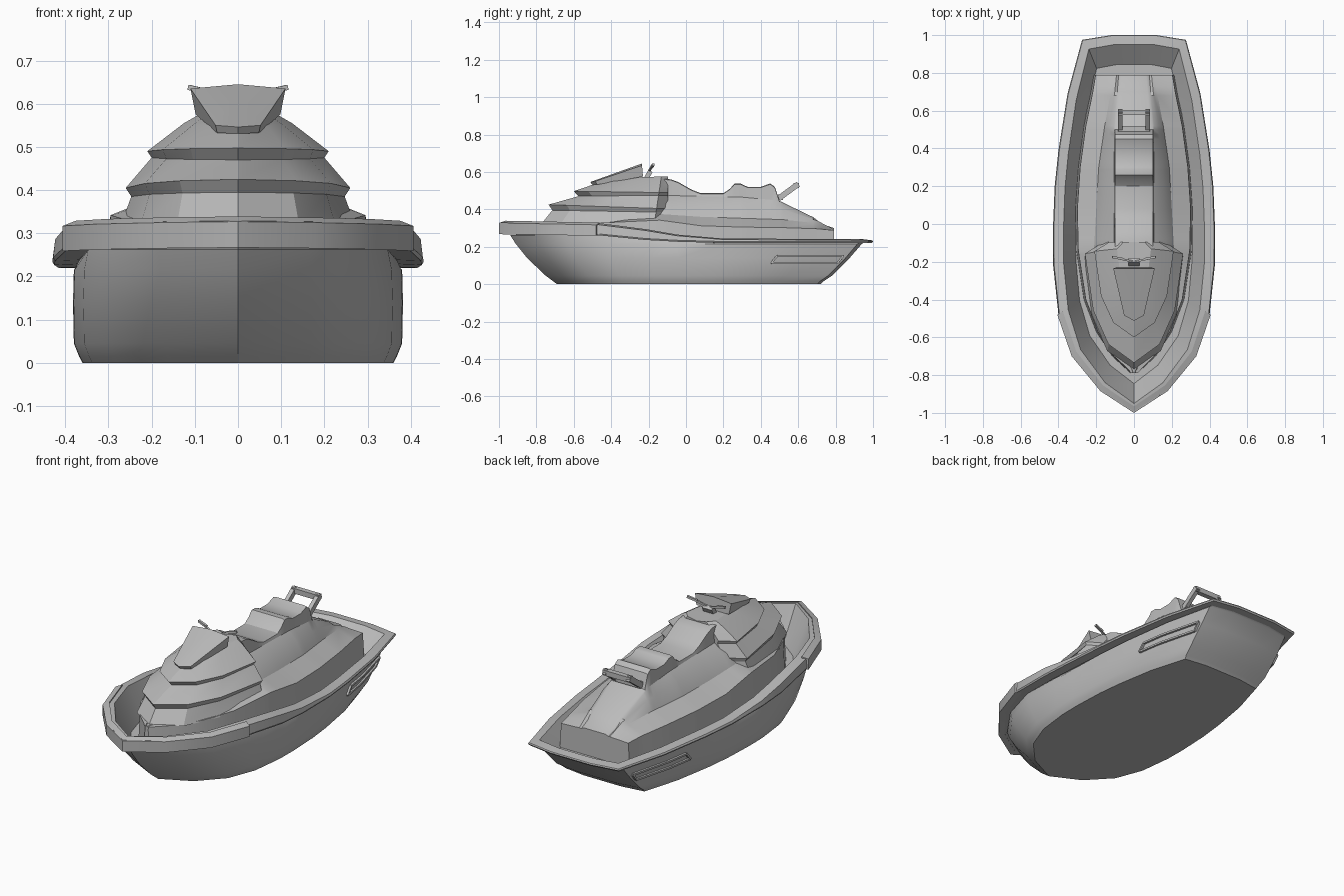
import bpy, bmesh, math
from mathutils import Vector

cube = bpy.data.objects.get("Cube")
if cube:
    bpy.data.objects.remove(cube, do_unlink=True)

grey = bpy.data.materials.new("plain grey")
grey.use_nodes = True
grey.diffuse_color = (0.5, 0.5, 0.5, 1)
grey.node_tree.nodes["Principled BSDF"].inputs["Base Color"].default_value = (0.5, 0.5, 0.5, 1)


def finish(name, bm, angle=30):
    bmesh.ops.remove_doubles(bm, verts=bm.verts, dist=0.0002)
    bmesh.ops.recalc_face_normals(bm, faces=bm.faces)
    mesh = bpy.data.meshes.new(name)
    bm.to_mesh(mesh)
    bm.free()
    mesh.materials.append(grey)
    ob = bpy.data.objects.new(name, mesh)
    bpy.context.collection.objects.link(ob)
    bpy.ops.object.select_all(action='DESELECT')
    bpy.context.view_layer.objects.active = ob
    ob.select_set(True)
    bpy.ops.object.shade_smooth_by_angle(angle=math.radians(angle))
    return ob


def mirrored(half):
    """Close a half outline whose ends lie on the centre plane."""
    return half + [(-x, y, z) for x, y, z in reversed(half[1:-1])]


def loft(name, rings, start_cap=True, end_cap=True, angle=30):
    bm = bmesh.new()
    loops = [[bm.verts.new(p) for p in ring] for ring in rings]
    for a, b in zip(loops, loops[1:]):
        for i in range(len(a)):
            j = (i + 1) % len(a)
            bm.faces.new((a[i], a[j], b[j], b[i]))
    if start_cap:
        bm.faces.new(loops[0])
    if end_cap:
        bm.faces.new(loops[-1])
    return finish(name, bm, angle)


def lerp_table(table, y):
    """Interpolate rows of (y, values...) at y."""
    for a, b in zip(table, table[1:]):
        if y <= b[0]:
            t = max(0, (y - a[0]) / (b[0] - a[0]))
            return [p + (q - p) * t for p, q in zip(a[1:], b[1:])]
    return list(table[-1][1:])


def bar(name, a, b, width, depth):
    """Rectangular bar from a to b."""
    a, b = Vector(a), Vector(b)
    d = (b - a).normalized()
    side = d.cross(Vector((0, 0, 1)))
    side = (side if side.length > 0.01 else Vector((1, 0, 0))).normalized() * width / 2
    up = side.cross(d).normalized() * depth / 2
    offs = (side + up, side - up, -side - up, up - side)
    return loft(name, [[p + o for o in offs] for p in (a, b)])


# Plan outline of the gunwale, bow to stern
plan = [(0, -1), (.175, -.885), (.325, -.7), (.4, -.48), (.428, -.22), (.43, -.05), (.42, .2),
        (.4, .39), (.352, .69), (.275, .975), (.12, 1), (0, 1)]
rim_z = [(-1, .335, .27), (-.48, .325, .262), (-.25, .298, .238), (.07, .245, .22), (1, .24, .22)]
FULLNESS = .9

# Hull lofted upward from the flat bottom, open at the top
levels = [(0, .36, -.69, .72), (.015, .368, -.71, .735), (.045, .38, -.75, .78),
          (.14, .382, -.85, .875), (.215, .38, -.91, .94), (.262, .37, -.94, .95)]
hull = []
for z, w, bow, stern in levels:
    half = []
    for x, y in plan:
        top = lerp_table(rim_z, y)[1]
        half.append((w * (x / .43) ** FULLNESS, y * (-bow if y < 0 else stern), min(z, top)))
    hull.append(mirrored(half))
loft("hull", hull, end_cap=False)


# Gunwale and the sunken well inside it
def rim_ring(sx, sy, pick):
    return mirrored([(x * sx, y * sy, pick(*lerp_table(rim_z, y))) for x, y in plan])


loft("gunwale", [
    rim_ring(.86, .93, lambda t, b: b + .002),
    rim_ring(.99, .995, lambda t, b: b),
    rim_ring(1, 1, lambda t, b: b + .008),
    rim_ring(.988, .997, lambda t, b: t - .006),
    rim_ring(.87, .95, lambda t, b: t),
    rim_ring(.72, .845, lambda t, b: .155),
], start_cap=False)

# Raised bumper around the bow
bow = [(x, y) for x, y in plan if y < -.4]
bow = [(-x, y) for x, y in reversed(bow[1:])] + bow
strip = []
for x, y in bow:
    top, low = lerp_table(rim_z, y)
    strip.append([(x * 1.015, y, low - .003), (x * 1.015, y, top - .008),
                  (x * .94, y * .965, top + .004), (x * .94, y * .965, low)])
loft("bow_bumper", strip)

# Stepped deck and seat: y, base width, base z, tier width, tier low z, tier high z
deck = [(-.79, .008, .325, .006, .326, .327), (-.7, .105, .325, .05, .327, .33),
        (-.57, .19, .327, .09, .33, .335), (-.4, .255, .33, .14, .335, .35),
        (-.14, .295, .342, .2, .375, .43), (.08, .3, .312, .188, .36, .425),
        (.3, .285, .305, .175, .352, .42), (.52, .255, .302, .143, .345, .4),
        (.7, .218, .296, .11, .325, .34), (.79, .203, .288, .1, .292, .294)]
seat = [(-.79, .328), (-.57, .338), (-.4, .4), (-.16, .568), (-.08, .56), (-.04, .545), (.03, .505),
        (.08, .486), (.2, .486), (.235, .51), (.26, .538), (.29, .538), (.33, .52), (.4, .52),
        (.45, .538), (.475, .52), (.5, .445), (.68, .358), (.73, .32), (.79, .3)]
sections = []
for y in sorted({row[0] for row in deck + seat}):
    w, z1, u, z2, z3 = lerp_table(deck, y)
    top = lerp_table(seat, y)[0]
    s = min(.1, u * .75)
    half = [(0, .12), (w + .012, .12), (w, z1), (u + .012, z2), (u - (u - s) * .3, z3),
            (s + .006, min(z3 + .045, top - .008)), (s, top - .004), (s * .85, top), (0, top)]
    sections.append(mirrored([(x, y, z) for x, z in half]))
loft("deck_and_seat", sections, angle=25)

# Layered hood: nose y, nose z, side width, side z
tiers = [(-.775, .32, .272, .318), (-.715, .395, .247, .385), (-.735, .425, .26, .405),
         (-.575, .47, .2, .475), (-.6, .497, .21, .49), (-.45, .548, .125, .555),
         (-.36, .57, .09, .575)]
hood = []
for nose, nz, w, sz in tiers:
    side_y = -.17 + (sz - .32) * .15
    half = []
    for fx, t in ((0, 0), (.52, .17), (.83, .48), (1, 1)):
        half.append((fx * w, nose + t * (side_y - nose), nz + t * (sz - nz)))
    half += [(w * .62, -.095, sz), (0, -.095, sz - .01)]
    hood.append(mirrored(half))
loft("hood", hood, angle=20)


# Windscreen: a wedge widening and rising toward the rear
def screen_outline(rows):
    return [(-x, y, z) for x, y, z in rows] + [(x, y, z) for x, y, z in reversed(rows[:-1])]


bm = bmesh.new()
top_rim = [bm.verts.new(p) for p in screen_outline(
    [(.11, -.235, .635), (.052, -.485, .55), (0, -.512, .546)])]
low_rim = [bm.verts.new(p) for p in screen_outline(
    [(.098, -.23, .575), (.048, -.475, .532), (0, -.5, .531)])]
ridge = bm.verts.new((0, -.235, .645))
for a in range(4):
    bm.faces.new((low_rim[a], low_rim[a + 1], top_rim[a + 1], top_rim[a]))
    bm.faces.new((top_rim[a], top_rim[a + 1], ridge))
bm.faces.new((low_rim[0], top_rim[0], ridge, top_rim[-1], low_rim[-1]))
bm.faces.new(low_rim)
finish("windscreen", bm, 15)

# Handlebar
bar("steering_stem", (0, -.215, .56), (0, -.19, .605), .06, .025)
for side, label in ((1, "left"), (-1, "right")):
    bar(label + "_handlebar", (0, -.2, .6), (side * .07, -.185, .625), .01, .01)
    bar(label + "_grip", (side * .06, -.185, .625), (side * .115, -.175, .638), .012, .012)

# Boarding handle behind the seat
for side, label in ((1, "left"), (-1, "right")):
    bar(label + "_handle_arm", (side * .073, .495, .458), (side * .073, .6, .535), .022, .03)
bar("handle_crossbar", (-.083, .59, .528), (.083, .59, .528), .028, .028)
bar("handle_base", (-.083, .505, .465), (.083, .505, .465), .028, .028)


# Framed side panels near the stern
def hull_x(y, z):
    width, _, stern = lerp_table(levels, z)
    px = lerp_table([(b, a) for a, b in plan], y / stern)[0]
    return width * (px / .43) ** FULLNESS


outline = [(.455, .113), (.605, .113), (.81, .113), (.842, .152), (.61, .152), (.488, .152)]
for side, label in ((1, "left"), (-1, "right")):
    pts = [(side * (hull_x(y, z) + .004), y, z) for y, z in outline]
    for i in range(len(pts)):
        bar(f"{label}_panel_edge_{i + 1}", pts[i], pts[(i + 1) % len(pts)], .016, .01)
